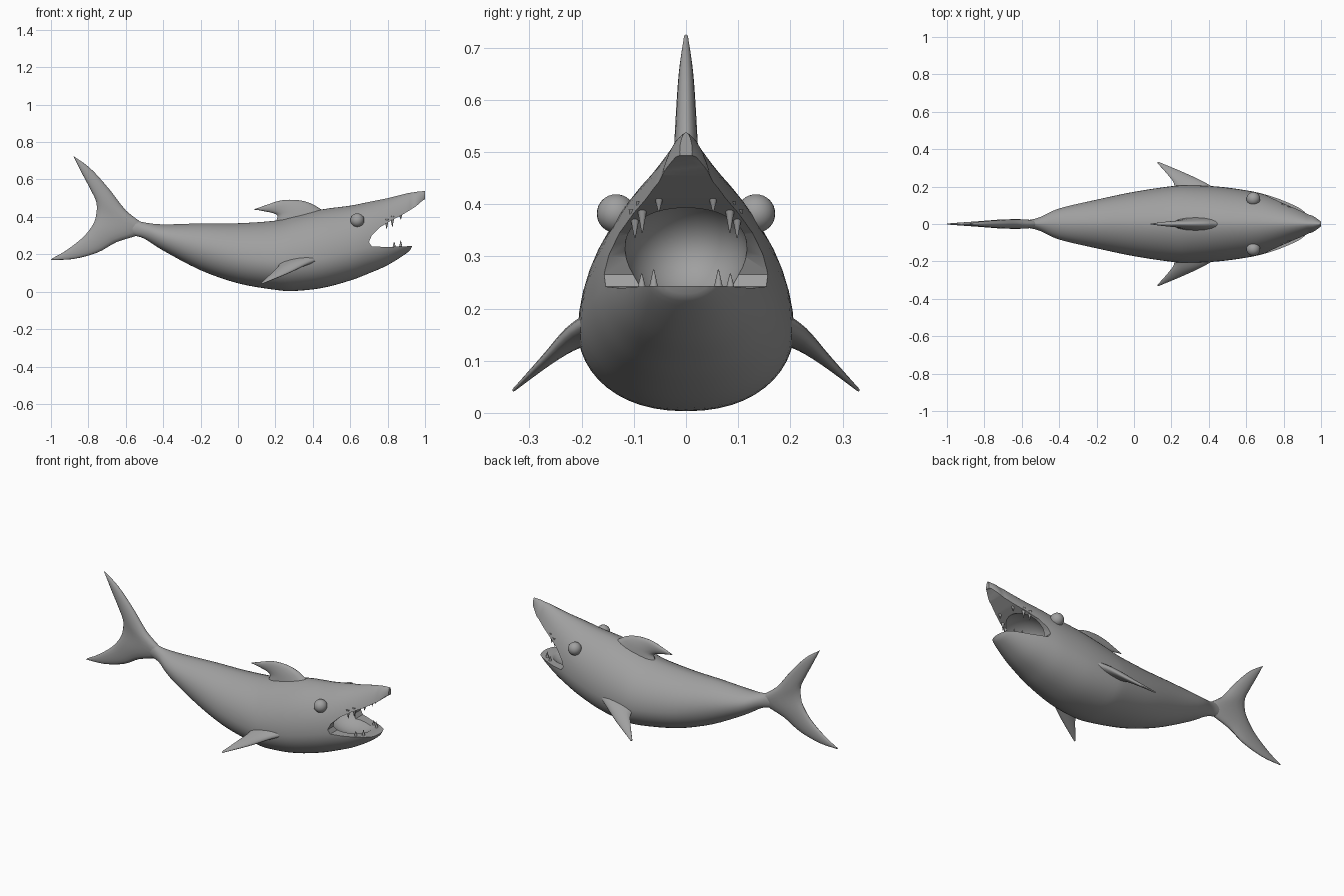
import bpy, bmesh, math
from mathutils import Vector

if "Cube" in bpy.data.objects:
    bpy.data.objects.remove(bpy.data.objects["Cube"])

grey = bpy.data.materials.new("skin grey")
grey.use_nodes = True
grey.diffuse_color = (0.35, 0.35, 0.35, 1)
grey.node_tree.nodes["Principled BSDF"].inputs["Base Color"].default_value = (0.35, 0.35, 0.35, 1)


def add_object(name, bm):
    bmesh.ops.recalc_face_normals(bm, faces=bm.faces)
    mesh = bpy.data.meshes.new(name)
    bm.to_mesh(mesh)
    bm.free()
    mesh.materials.append(grey)
    obj = bpy.data.objects.new(name, mesh)
    bpy.context.collection.objects.link(obj)
    return obj


def smooth(obj, angle=40):
    bpy.ops.object.select_all(action='DESELECT')
    obj.select_set(True)
    bpy.context.view_layer.objects.active = obj
    bpy.ops.object.shade_smooth_by_angle(angle=math.radians(angle))


def resample(rows, steps):
    """Smooth spline through rows of numbers."""
    out = []
    for i in range(len(rows) - 1):
        quad = [rows[max(i - 1, 0)], rows[i], rows[i + 1], rows[min(i + 2, len(rows) - 1)]]
        for s in range(steps):
            t = s / steps
            out.append([b + 0.5 * t * (c - a + t * (2*a - 5*b + 4*c - d + t * (3*(b - c) + d - a)))
                        for a, b, c, d in zip(*quad)])
    return out + [list(rows[-1])]


def loft(name, rings):
    bm = bmesh.new()
    loops = [[bm.verts.new(p) for p in ring] for ring in rings]
    n = len(loops[0])
    for a, b in zip(loops, loops[1:]):
        for i in range(n):
            bm.faces.new((a[i], a[(i + 1) % n], b[(i + 1) % n], b[i]))
    bm.faces.new(loops[0])
    bm.faces.new(loops[-1])
    return add_object(name, bm)


def fin(name, rows, normal):
    """Lens sections: leading point, trailing point, half thickness."""
    rings = []
    for row in resample(rows, 4):
        lead, trail, thick = Vector(row[:3]), Vector(row[3:6]), max(row[6], 0.001)
        ring = []
        for k in range(16):
            a = math.tau * k / 16
            ring.append((lead + trail) / 2 + (lead - trail) / 2 * math.cos(a)
                        + Vector(normal) * thick * math.sin(a))
        rings.append(ring)
    smooth(loft(name, rings), 60)


def flat_fin(name, rows):
    fin(name, [(a, 0, b, c, 0, d, t) for a, b, c, d, t in rows], (0, 1, 0))


# Body: x, bottom, widest height, top, half width
stations = [
    (-0.64, 0.33, 0.345, 0.36, 0.012), (-0.56, 0.302, 0.34, 0.383, 0.022),
    (-0.50, 0.283, 0.325, 0.37, 0.038), (-0.40, 0.22, 0.29, 0.36, 0.083),
    (-0.20, 0.115, 0.235, 0.365, 0.13), (0.0, 0.045, 0.185, 0.366, 0.172),
    (0.20, 0.01, 0.16, 0.38, 0.202), (0.30, 0.004, 0.16, 0.405, 0.207),
    (0.45, 0.02, 0.18, 0.44, 0.20), (0.60, 0.06, 0.215, 0.46, 0.18),
    (0.70, 0.098, 0.24, 0.48, 0.158), (0.80, 0.142, 0.26, 0.50, 0.126),
    (0.90, 0.205, 0.28, 0.525, 0.085), (0.93, 0.24, 0.32, 0.53, 0.066),
    (0.96, 0.33, 0.42, 0.535, 0.045), (1.0, 0.46, 0.50, 0.538, 0.012)]
rings = []
for x, low, mid, top, wide in resample(stations, 4):
    ring = []
    for k in range(48):
        a = math.tau * k / 48
        c, s = math.cos(a), math.sin(a)
        power = 1.15 if s > 0 else 0.9
        ring.append((x, math.copysign(wide * abs(c) ** power, c),
                     mid + s * ((top - mid) if s > 0 else (mid - low))))
    rings.append(ring)
body = loft("body", rings)

# Open mouth: side-on wedge plus a rounded throat
upper_lip = [(1.1, 0.53), (0.99, 0.49), (0.95, 0.455), (0.88, 0.412), (0.82, 0.382),
             (0.76, 0.345), (0.715, 0.3), (0.7, 0.265)]
lower_lip = [(0.715, 0.242), (0.8, 0.239), (0.9, 0.243), (1.1, 0.245)]
wedge = loft("mouth_wedge", [[(x, y, z) for x, z in upper_lip + lower_lip] for y in (-0.4, 0.4)])
bm = bmesh.new()
bmesh.ops.create_uvsphere(bm, u_segments=32, v_segments=20, radius=1)
bmesh.ops.scale(bm, vec=(0.16, 0.118, 0.105), verts=bm.verts)
bmesh.ops.translate(bm, vec=(0.745, 0, 0.31), verts=bm.verts)
throat = add_object("throat", bm)
for cutter in (wedge, throat):
    cutter.hide_render = True
    mod = body.modifiers.new("cut", 'BOOLEAN')
    mod.operation, mod.solver, mod.object = 'DIFFERENCE', 'EXACT', cutter
bpy.context.view_layer.update()
carved = bpy.data.meshes.new_from_object(body.evaluated_get(bpy.context.evaluated_depsgraph_get()))
body.modifiers.clear()
body.data = carved
for cutter in (wedge, throat):
    bpy.data.objects.remove(cutter)
smooth(body)

# Tail and dorsal fins
flat_fin("tail_fin", [
    (-1.0, 0.17, -0.99, 0.18, 0.003), (-0.88, 0.175, -0.92, 0.22, 0.010),
    (-0.75, 0.21, -0.83, 0.29, 0.018), (-0.65, 0.265, -0.775, 0.36, 0.024),
    (-0.49, 0.33, -0.757, 0.42, 0.026), (-0.60, 0.435, -0.758, 0.48, 0.025),
    (-0.69, 0.55, -0.785, 0.54, 0.021), (-0.79, 0.66, -0.838, 0.64, 0.014),
    (-0.88, 0.725, -0.875, 0.715, 0.004)])
flat_fin("dorsal_fin", [
    (0.48, 0.42, 0.19, 0.35, 0.038), (0.44, 0.443, 0.21, 0.395, 0.032),
    (0.39, 0.472, 0.205, 0.412, 0.026), (0.32, 0.49, 0.18, 0.422, 0.019),
    (0.23, 0.488, 0.14, 0.43, 0.013), (0.15, 0.463, 0.11, 0.436, 0.007),
    (0.09, 0.442, 0.088, 0.438, 0.002)])


# Sharp teeth
def tooth(name, x, y, z, length, radius=0.012):
    bm = bmesh.new()
    bmesh.ops.create_cone(bm, cap_ends=True, segments=12, radius1=radius, radius2=0.001,
                          depth=abs(length))
    for v in bm.verts:
        v.co = (v.co.x + x, v.co.y + y, z + (v.co.z + abs(length) / 2) * math.copysign(1, length))
    smooth(add_object(name, bm))


for side, word in ((1, "left"), (-1, "right")):
    fin(word + "_pectoral_fin", [
        (0.47, side * 0.165, 0.18, 0.21, side * 0.165, 0.15, 0.035),
        (0.38, side * 0.22, 0.152, 0.215, side * 0.212, 0.135, 0.022),
        (0.27, side * 0.273, 0.10, 0.185, side * 0.258, 0.105, 0.012),
        (0.13, side * 0.332, 0.042, 0.125, side * 0.326, 0.048, 0.003)], (0, side * 0.65, 0.75))
    bm = bmesh.new()
    bmesh.ops.create_uvsphere(bm, u_segments=24, v_segments=16, radius=0.037)
    bmesh.ops.translate(bm, vec=(0.638, side * 0.134, 0.382), verts=bm.verts)
    smooth(add_object(word + "_eye", bm), 60)
    for i, (x, y, z, length) in enumerate([
            (0.795, 0.098, 0.39, -0.055), (0.825, 0.084, 0.405, -0.06), (0.87, 0.052, 0.425, -0.04),
            (0.835, 0.085, 0.225, 0.042), (0.87, 0.062, 0.225, 0.05)]):
        tooth(f"{word}_tooth_{i + 1}", x, side * y, z, length)
